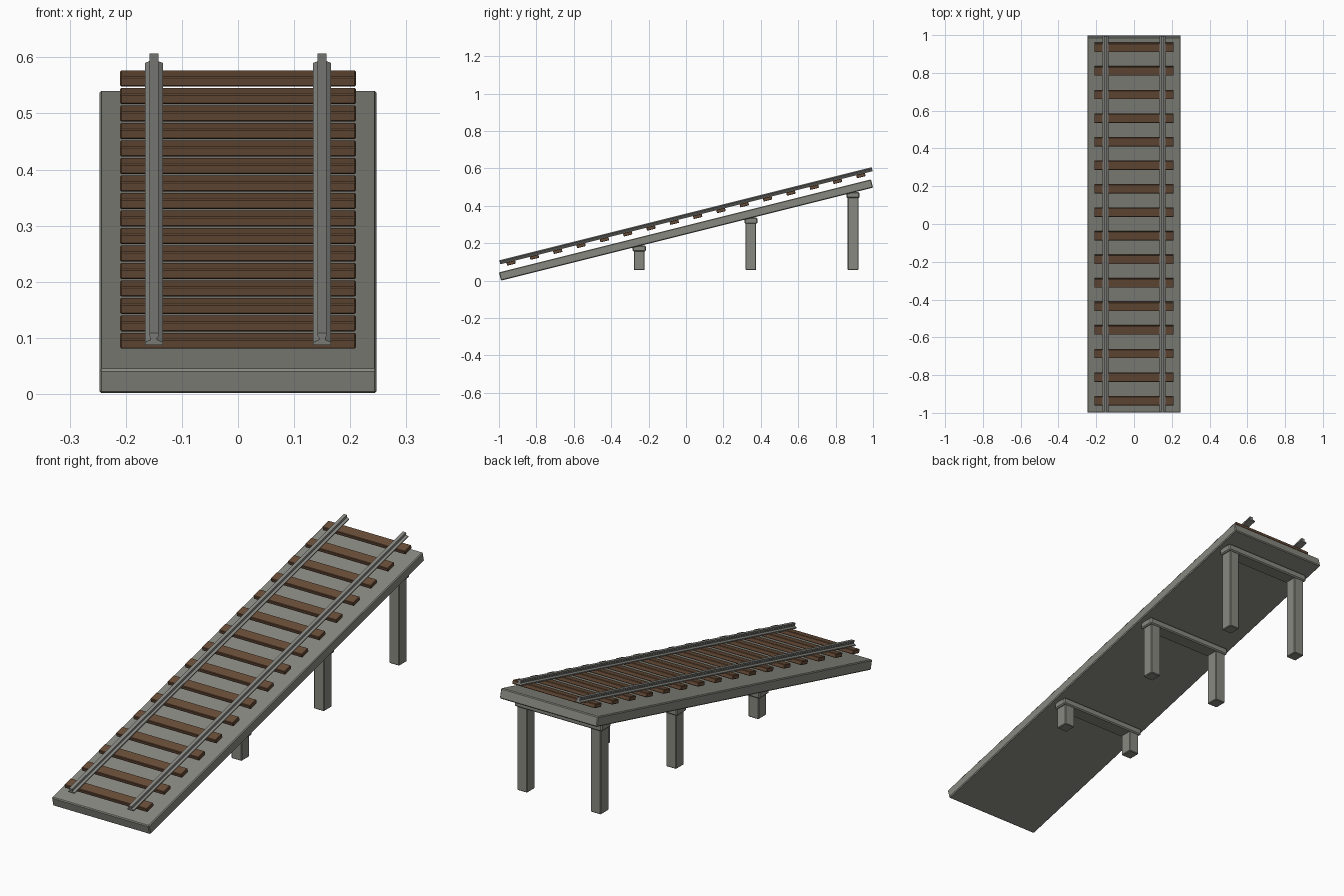
import bpy, bmesh, math
from mathutils import Matrix

cube = bpy.data.objects.get("Cube")
if cube:
    bpy.data.objects.remove(cube, do_unlink=True)

SLOPE = math.atan(0.25)
RISE = math.tan(SLOPE)


def material(name, rgb):
    m = bpy.data.materials.new(name)
    m.use_nodes = True
    m.diffuse_color = (*rgb, 1)
    m.node_tree.nodes["Principled BSDF"].inputs["Base Color"].default_value = (*rgb, 1)
    return m


concrete = material("concrete grey", (0.25, 0.25, 0.22))
wood = material("sleeper brown", (0.14, 0.075, 0.04))
steel = material("rail grey", (0.25, 0.25, 0.235))


def finish(name, bm, mat, loc, tilt):
    bmesh.ops.recalc_face_normals(bm, faces=bm.faces)
    mesh = bpy.data.meshes.new(name)
    bm.to_mesh(mesh)
    bm.free()
    mesh.materials.append(mat)
    ob = bpy.data.objects.new(name, mesh)
    ob.location = loc
    ob.rotation_euler.x = tilt
    bpy.context.collection.objects.link(ob)
    return ob


def block(name, size, loc, mat, bevel, tilt=0):
    bm = bmesh.new()
    bmesh.ops.create_cube(bm, size=1, matrix=Matrix.Diagonal((*size, 1)))
    bmesh.ops.bevel(bm, geom=bm.edges[:], offset=bevel, segments=1, affect='EDGES')
    return finish(name, bm, mat, loc, tilt)


# Sloping deck
DECK_T, DECK_Z = 0.045, 0.271
block("deck", (0.494, 2.05, DECK_T), (0, 0, DECK_Z), concrete, 0.004, SLOPE)

# Sleepers floating just above the deck
for i in range(16):
    y = -0.935 + i * 1.87 / 15
    block(f"sleeper_{i + 1}", (0.42, 0.048, 0.018), (0, y, 0.3285 + y * RISE),
          wood, 0.002, SLOPE)

# Rails: footed profile swept along the slope
half = [(0.016, -0.011), (0.016, -0.006), (0.006, -0.002), (0.006, 0.003),
        (0.008, 0.005), (0.008, 0.011)]
profile = half + [(-x, z) for x, z in reversed(half)]
for side, x in (("left", 0.15), ("right", -0.15)):
    bm = bmesh.new()
    face = bm.faces.new([bm.verts.new((px, -1.026, pz)) for px, pz in profile])
    ext = bmesh.ops.extrude_face_region(bm, geom=[face])
    bmesh.ops.translate(bm, vec=(0, 2.052, 0),
                        verts=[v for v in ext["geom"] if isinstance(v, bmesh.types.BMVert)])
    # extrusion keeps the starting cap, closing both ends
    finish(f"{side}_rail", bm, steel, (x, 0, 0.347), SLOPE)

# Piers: a cap beam on two columns
BASE = 0.057
for i, y in enumerate((-0.25, 0.347, 0.893), 1):
    top = DECK_Z - DECK_T / 2 / math.cos(SLOPE) + y * RISE + 0.002
    block(f"pier_cap_{i}", (0.444, 0.07, 0.032), (0, y, top - 0.016), concrete, 0.005)
    height = top - 0.025 - BASE
    for side, x in (("left", 0.187), ("right", -0.187)):
        block(f"{side}_column_{i}", (0.052, 0.057, height),
              (x, y, BASE + height / 2), concrete, 0.003)
